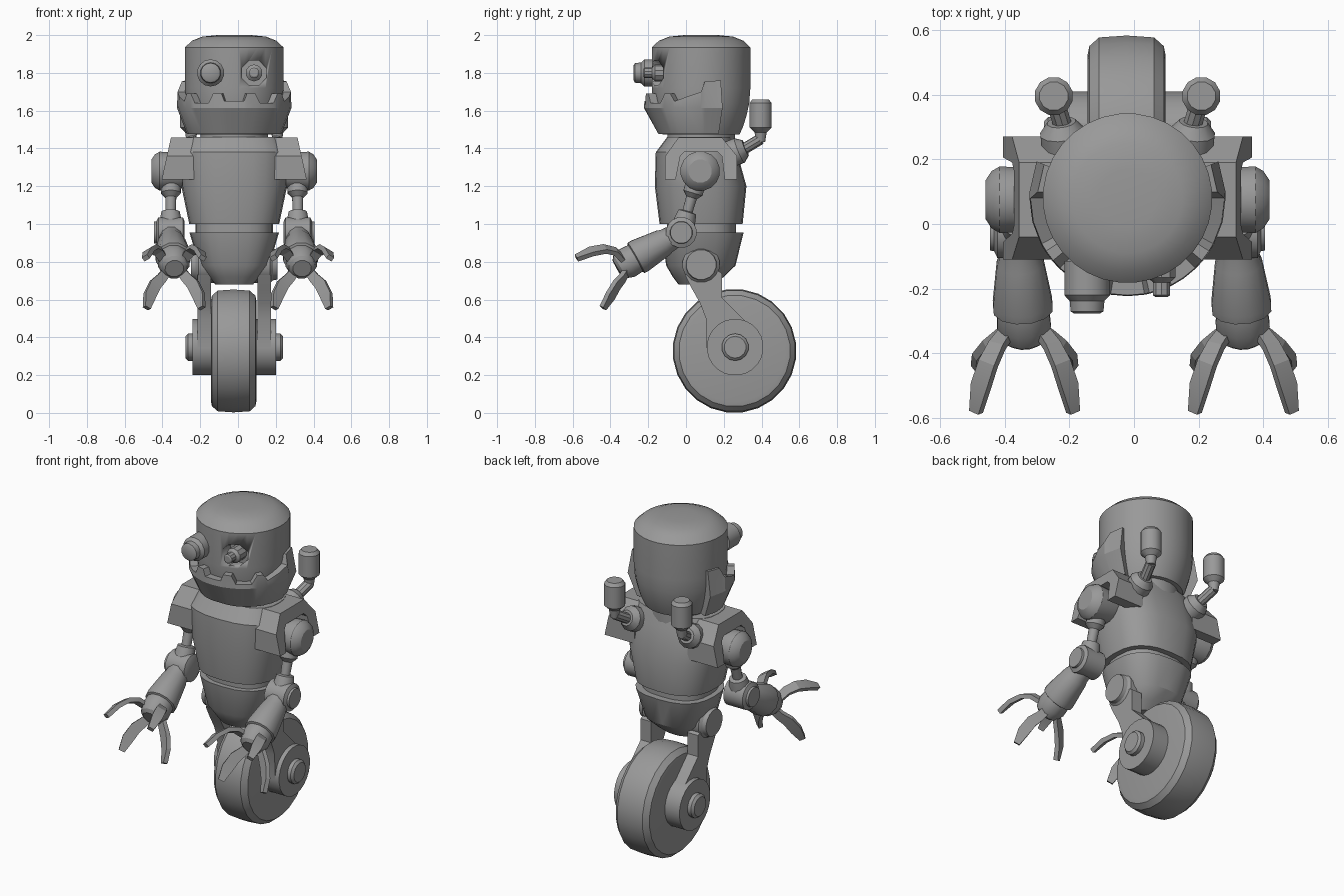
import bpy, bmesh, math
from mathutils import Vector as V

if "Cube" in bpy.data.objects:
    bpy.data.objects.remove(bpy.data.objects["Cube"])

CX = -0.02          # body centre line
grey = bpy.data.materials.new("grey_metal")
grey.diffuse_color = (0.32, 0.32, 0.32, 1)
grey.use_nodes = True
grey.node_tree.nodes["Principled BSDF"].inputs["Base Color"].default_value = grey.diffuse_color


def loft(name, rings, angle=32, closed_path=False):
    """Skin a list of equal-length point rings and cap the ends."""
    bm = bmesh.new()
    vs = [[bm.verts.new(p) for p in r] for r in rings]
    n = len(vs[0])
    for a, b in zip(vs, vs[1:]):
        for i in range(n):
            j = (i + 1) % n
            bm.faces.new((a[i], a[j], b[j], b[i]))
    bm.faces.new(vs[0][::-1])
    bm.faces.new(vs[-1])
    bmesh.ops.recalc_face_normals(bm, faces=bm.faces)
    me = bpy.data.meshes.new(name)
    bm.to_mesh(me)
    bm.free()
    me.materials.append(grey)
    ob = bpy.data.objects.new(name, me)
    bpy.context.collection.objects.link(ob)
    bpy.ops.object.select_all(action='DESELECT')
    ob.select_set(True)
    bpy.context.view_layer.objects.active = ob
    bpy.ops.object.shade_smooth_by_angle(angle=math.radians(angle))
    return ob


def lathe(name, origin, axis, profile, segs=14, angle=32):
    """Revolve (distance, radius) pairs around an axis."""
    q = V(axis).to_track_quat('Z', 'Y')
    rings = []
    for t, r in profile:
        rings.append([V(origin) + q @ V((r * math.cos(2 * math.pi * (i + .5) / segs),
                                         r * math.sin(2 * math.pi * (i + .5) / segs), t))
                      for i in range(segs)])
    return loft(name, rings, angle)


def rounded_stack(name, sections, power=2.6, segs=24):
    """Stack of rounded sections: (z, half width, y front, y back)."""
    rings = []
    for z, hx, y0, y1 in sections:
        ring = []
        for i in range(segs):
            a = 2 * math.pi * i / segs
            c, s = math.cos(a), math.sin(a)
            px = math.copysign(abs(c) ** (2 / power), c)
            py = math.copysign(abs(s) ** (2 / power), s)
            ring.append(V((CX + hx * px, (y0 + y1) / 2 + (y1 - y0) / 2 * py, z)))
        rings.append(ring)
    return loft(name, rings)


def plate(name, outline, x0, x1, angle=30):
    """Extrude a (y, z) outline along x."""
    return loft(name, [[V((x, y, z)) for y, z in outline] for x in (x0, x1)], angle)


def strip(name, path, outward, widths, thick=0.026):
    """Flat tapering bar along a path."""
    rings = []
    for i, p in enumerate(path):
        t = (path[min(i + 1, len(path) - 1)] - path[max(i - 1, 0)]).normalized()
        w = t.cross(V(outward)).normalized()
        o = w.cross(t).normalized() * thick / 2
        w = w * widths[i] / 2
        rings.append([p + w + o, p - w + o, p - w - o, p + w - o])
    return loft(name, rings, 20)


# head with a domed lid and a recessed eye socket
HY = 0.08
head = lathe("head", (CX, HY, 0), (0, 0, 1),
             [(1.475, .205), (1.52, .225), (1.58, .243), (1.64, .256), (1.72, .262),
              (1.935, .262), (1.97, .225), (1.992, .17), (2.0, .09)], 32, 28)
cutter = lathe("socket_cutter", (.085, -.30, 1.80), (0, 1, 0), [(0, .07), (.2, .07)], 8)
cutter.hide_render = True
cut = head.modifiers.new("socket", 'BOOLEAN')
cut.object = cutter
cut.solver = 'EXACT'
bpy.context.view_layer.objects.active = head
bpy.ops.object.modifier_apply(modifier=cut.name)
bpy.data.objects.remove(cutter)
lathe("short_eye", (.085, -.08, 1.80), (0, -1, 0),
      [(0, .045), (.085, .045), (.1, .028), (.14, .028), (.145, .02)], 10)
lathe("long_eye", (-.145, -.08, 1.80), (0, -1, 0),
      [(0, .045), (.035, .045), (.035, .072), (.14, .072), (.158, .055), (.19, .052), (.197, .04)], 14)

# jaw guard: toothed front rim rising to side flaps
half = [(0, 1.65), (10, 1.65), (13, 1.69), (22, 1.69), (27, 1.64), (35, 1.64), (44, 1.64),
        (50, 1.69), (57, 1.69), (62, 1.65), (76, 1.675), (90, 1.70), (94, 1.755), (112, 1.76)]
rings = []
for deg, top in [(-d, t) for d, t in half[:0:-1]] + half:
    a = math.radians(deg)
    rim = .30 if top < 1.72 else .278
    rings.append([V((CX + r * math.sin(a), HY - r * math.cos(a), z)) for r, z in
                  ((.24, top), (rim, top), (.303, 1.615), (.225 + .025 * abs(math.sin(a)), 1.476),
                   (.19, 1.476))])
loft("jaw_guard", rings, 25)

# neck, torso, waist and pelvis
lathe("neck", (CX, HY, 1.4), (0, 0, 1), [(0, .18), (.1, .18)], 24)
rounded_stack("torso", [(1.0, .238, -.14, .30), (1.2, .28, -.165, .32),
                        (1.38, .285, -.16, .27), (1.46, .25, -.10, .24)])
rounded_stack("waist", [(.94, .205, -.10, .265), (1.01, .205, -.10, .265)])
rounded_stack("pelvis", [(.68, .10, -.04, .15), (.72, .135, -.07, .20),
                         (.78, .185, -.105, .262), (.955, .237, -.13, .305)])

# drive wheel
lathe("wheel", (CX - .003, .257, .328), (1, 0, 0),
      [(-.12, .27), (-.115, .295), (-.085, .322), (0, .328), (.085, .322), (.115, .295), (.12, .27)],
      24, 35)

for side, tag in ((-1, "left"), (1, "right")):
    def X(d):
        return CX + side * d
    out = (side, 0, 0)

    # shoulder hood, open below
    arch = [(-.11, 1.235), (-.11, 1.36), (-.04, 1.458), (.19, 1.458), (.27, 1.36), (.27, 1.235),
            (.205, 1.235), (.19, 1.36), (.165, 1.385), (-.005, 1.385), (-.03, 1.36), (-.055, 1.235)]
    loft(tag + "_shoulder_hood",
         [[V((X(.18), y, z)) for y, z in arch],
          [V((X(.384 - .22 * (z - 1.235)), y, z)) for y, z in arch]], 20)
    lathe(tag + "_shoulder_joint", (X(0), .075, 1.28), out,
          [(.24, .085), (.30, .10), (.395, .105), (.42, .09), (.438, .062)], 16)

    # upper arm
    elbow = V((X(.337), -.025, .955))
    top = V((X(.335), .065, 1.26))
    L = (elbow - top).length
    lathe(tag + "_upper_arm", top, elbow - top,
          [(0, .056), (.10, .054), (.125, .03), (.20, .028), (.205, .05), (.235, .056), (L, .068)], 12)
    lathe(tag + "_elbow", elbow, out,
          [(-.075, .06), (-.065, .082), (.065, .082), (.075, .06), (.088, .058)], 16)

    # forearm and wrist
    hx = side * .338
    wrist = V((hx, -.345, .775))
    lathe(tag + "_forearm", elbow, wrist - elbow,
          [(0, .06), (.09, .068), (.11, .075), (.25, .095), (.275, .094), (.28, .082),
           (.33, .086), (.375, .07), (.39, .05)], 12)

    # four claw fingers
    for f in (-1, 1):
        upper = [(.045, -.32, .80), (.085, -.375, .855), (.112, -.43, .868),
                 (.135, -.50, .855), (.15, -.58, .82)]
        lower = [(.03, -.31, .76), (.065, -.335, .715), (.10, -.365, .68),
                 (.13, -.40, .62), (.145, -.44, .555)]
        strip(tag + "_upper_finger", [V((hx + f * a, b, c)) for a, b, c in upper],
              (f * .6, 0, 1), (.045, .052, .058, .06, .035))
        strip(tag + "_lower_finger", [V((hx + f * a, b, c)) for a, b, c in lower],
              (f * .6, .6, -.5), (.045, .055, .065, .065, .035))

    # back exhaust: flared base, bent pipe and upright pot
    a, b, c = V((X(.19), .20, 1.355)), V((X(.205), .32, 1.405)), V((X(.228), .395, 1.45))
    lathe(tag + "_exhaust_base", a, b - a, [(0, .072), (.09, .072), (.125, .045)], 12)
    lathe(tag + "_exhaust_pipe", b - (c - b) * .4, c - b, [(0, .03), (.125, .03)], 10)
    lathe(tag + "_exhaust_pot", c - V((0, 0, .015)), (0, 0, 1),
          [(0, .025), (.05, .033), (.075, .06), (.205, .06), (.225, .045)], 12)

    # hip joint, strut, wheel hub and axle cap
    lathe(tag + "_hip", (X(0), .08, .785), out,
          [(.10, .10), (.19, .10), (.205, .085), (.228, .08)], 16)
    plate(tag + "_strut", [(-.005, .73), (.03, .66), (.075, .58), (.105, .50), (.11, .34),
                           (.26, .30), (.38, .40), (.32, .48), (.25, .55), (.19, .61),
                           (.19, .74), (.08, .80)], X(.124), X(.195))
    lathe(tag + "_wheel_hub", (X(0), .26, .348), out, [(.11, .15), (.222, .15)], 24)
    lathe(tag + "_axle_cap", (X(0), .26, .348), out,
          [(.20, .072), (.245, .072), (.258, .058)], 14)
